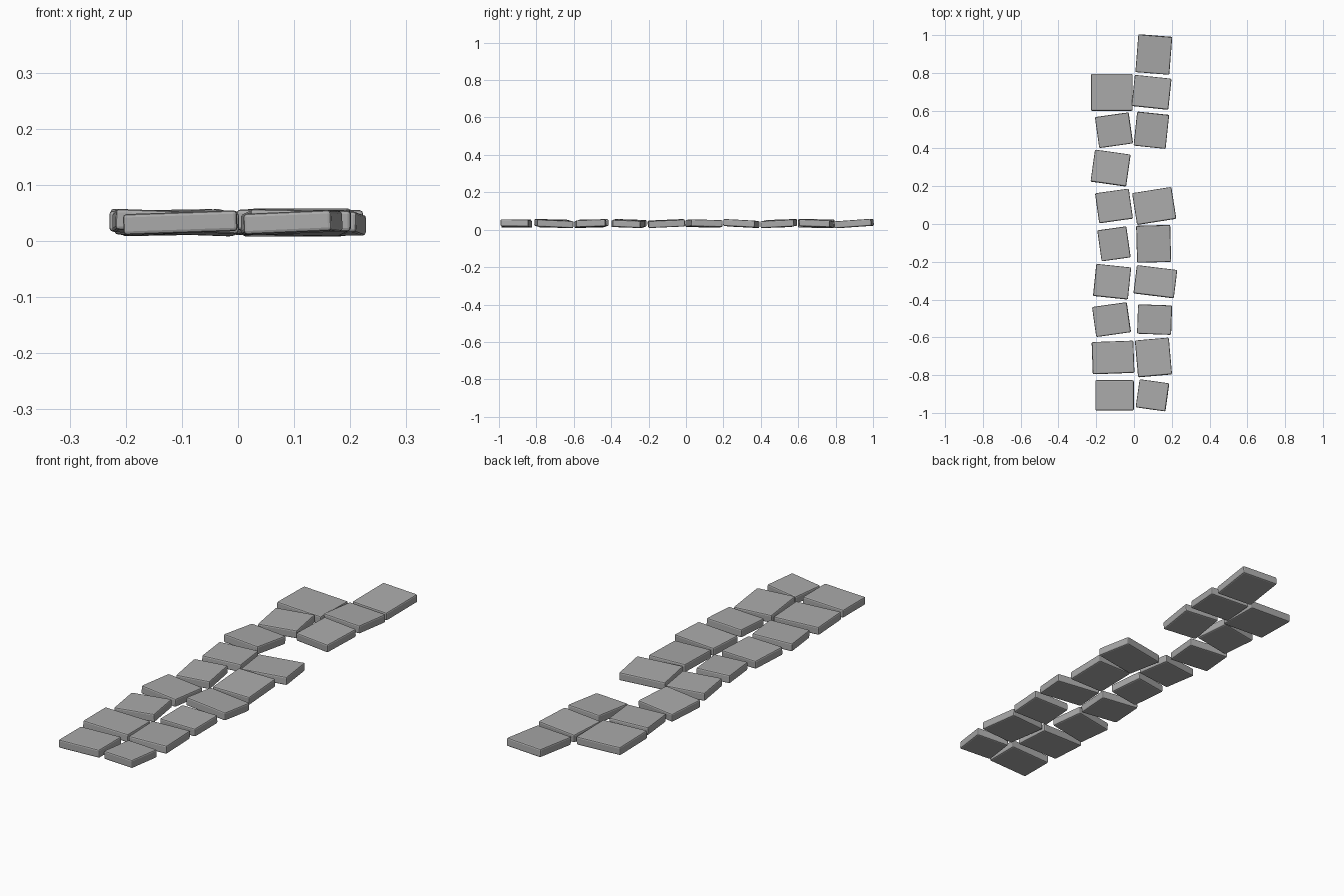
import bpy, bmesh
from math import radians
from mathutils import Euler

if "Cube" in bpy.data.objects:
    bpy.data.objects.remove(bpy.data.objects["Cube"])

stone = bpy.data.materials.new("grey stone")
stone.diffuse_color = (0.40, 0.40, 0.40, 1)
stone.use_nodes = True
stone.node_tree.nodes["Principled BSDF"].inputs["Base Color"].default_value = stone.diffuse_color

THICK = 0.037
ROW = 0.2      # spacing of the rows along y
MID = 0.033    # height of the slab centres

# column -> row: x, width, depth, yaw, pitch, roll (degrees)
right = {
    0: (0.098, 0.158, 0.150, -8, -0.5, -2.5),
    1: (0.103, 0.180, 0.195, 5, -2.5, 1),
    2: (0.109, 0.180, 0.155, -2, 2, -1),
    3: (0.113, 0.215, 0.150, -7, -2.5, 1),
    4: (0.104, 0.180, 0.195, 1.5, 2.5, 1),
    5: (0.107, 0.210, 0.170, 9, -1.5, -1),
    7: (0.092, 0.170, 0.180, -6, 3, 1),
    8: (0.093, 0.195, 0.165, -6, -2, -1),
    9: (0.105, 0.180, 0.200, -4.5, 4, 0),
}
left = {
    0: (-0.103, 0.203, 0.160, 0, 0, -2),
    1: (-0.111, 0.220, 0.170, 2, -1.5, 2),
    2: (-0.119, 0.185, 0.160, 8, 1, -2.5),
    3: (-0.116, 0.185, 0.170, -6, -2, 2),
    4: (-0.106, 0.155, 0.165, 8, 2, -1),
    5: (-0.106, 0.180, 0.160, 8, -1, 1),
    6: (-0.124, 0.190, 0.170, -8, -3, -1),
    7: (-0.106, 0.180, 0.165, 8, 2, -2),
    8: (-0.118, 0.220, 0.195, 0, -1, 2.5),
}


def slab(name, x, y, w, d, yaw, pitch, roll):
    """Thin paving slab with softened edges, slightly tilted."""
    bm = bmesh.new()
    bmesh.ops.create_cube(bm, size=1)
    bmesh.ops.scale(bm, vec=(w, d, THICK), verts=bm.verts)
    mesh = bpy.data.meshes.new(name)
    bm.to_mesh(mesh)
    bm.free()
    mesh.materials.append(stone)
    ob = bpy.data.objects.new(name, mesh)
    ob.location = (x, y, MID)
    ob.rotation_euler = Euler((radians(pitch), radians(roll), radians(yaw)))
    bpy.context.collection.objects.link(ob)
    bev = ob.modifiers.new("soft edges", 'BEVEL')
    bev.width = 0.006
    bev.segments = 2


# Two columns of loosely laid slabs, with gaps where slabs are missing
for side, column in (("right", right), ("left", left)):
    for row, (x, w, d, yaw, pitch, roll) in column.items():
        slab(f"{side}_paving_slab_{row + 1}", x, -0.907 + row * ROW + 0.0005 * row,
             w, d, yaw, pitch, roll)
